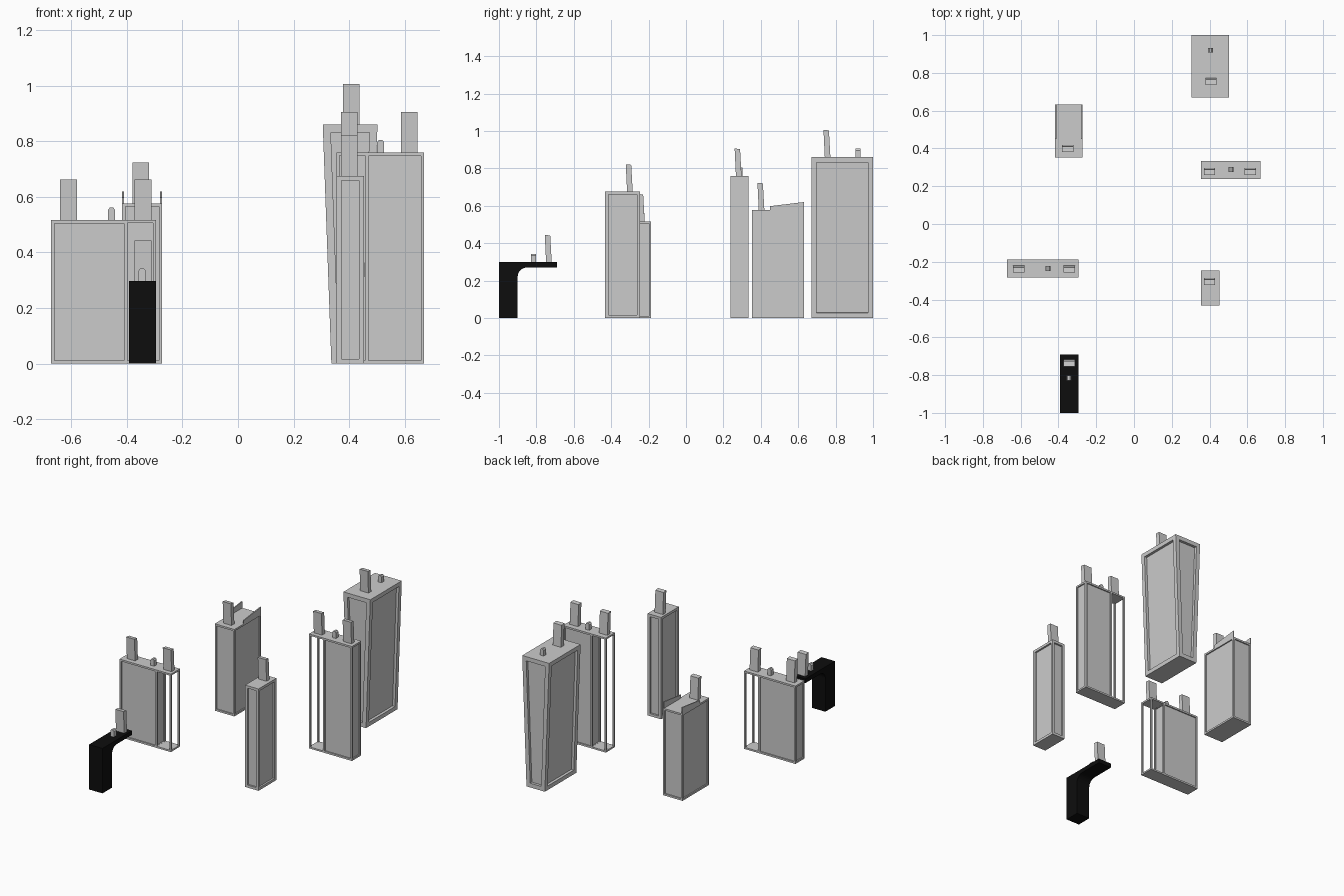
import bpy, bmesh, math
from mathutils import Matrix

if "Cube" in bpy.data.objects:
    bpy.data.objects.remove(bpy.data.objects["Cube"])


def finish(name, bm, mat=None):
    bmesh.ops.recalc_face_normals(bm, faces=bm.faces)
    me = bpy.data.meshes.new(name)
    bm.to_mesh(me)
    bm.free()
    ob = bpy.data.objects.new(name, me)
    bpy.context.collection.objects.link(ob)
    if mat:
        me.materials.append(mat)
    return ob


def add_box(bm, x0, x1, y0, y1, z0, z1):
    m = Matrix.Translation(((x0 + x1) / 2, (y0 + y1) / 2, (z0 + z1) / 2)) @ \
        Matrix.Diagonal((x1 - x0, y1 - y0, z1 - z0, 1))
    return bmesh.ops.create_cube(bm, size=1, matrix=m)["verts"]


def prism(name, pts, axis, a, b, mat=None):
    """Extrude a 2D profile: axis 'x' uses (y, z) points, axis 'y' uses (x, z)."""
    bm = bmesh.new()
    co = (lambda p, t: (t, p[0], p[1])) if axis == 'x' else (lambda p, t: (p[0], t, p[1]))
    lo = [bm.verts.new(co(p, a)) for p in pts]
    hi = [bm.verts.new(co(p, b)) for p in pts]
    bm.faces.new(lo)
    bm.faces.new(hi)
    n = len(pts)
    for i in range(n):
        j = (i + 1) % n
        bm.faces.new((lo[i], lo[j], hi[j], hi[i]))
    return finish(name, bm, mat)


# cabinet with a recessed panel on each upright side
def cabinet(name, x0, x1, y0, y1, h, border=0.012, depth=0.008, taper=0.0):
    bm = bmesh.new()
    for v in add_box(bm, x0, x1, y0, y1, 0, h):
        if v.co.z < h / 2:
            v.co.x += taper if v.co.x < (x0 + x1) / 2 else -taper
    bm.normal_update()
    sides = [f for f in bm.faces if abs(f.normal.z) < 0.5]
    bmesh.ops.inset_individual(bm, faces=sides, thickness=border, use_even_offset=True)
    bmesh.ops.inset_individual(bm, faces=sides, thickness=0, depth=-depth)
    return finish(name, bm)


# open bay: base, top plate and two outer corner posts
def open_bay(name, x_in, x_out, y0, y1, h, t=0.011):
    bm = bmesh.new()
    a, b = min(x_in, x_out), max(x_in, x_out)
    add_box(bm, a, b, y0, y1, 0, t)
    add_box(bm, a, b, y0, y1, h - t, h)
    p = x_out if x_out < x_in else x_out - t
    for y in (y0, y1 - t):
        add_box(bm, p, p + t, y, y + t, t, h - t)
    return finish(name, bm)


# slightly tilted sign standing on a top surface
def sign(name, x, y, z):
    pts = [(y - 0.015, z), (y + 0.015, z), (y + 0.007, z + 0.143), (y - 0.022, z + 0.146)]
    return prism(name, pts, 'x', x - 0.03, x + 0.03)


# small bottle-like block with clipped top corners
def sample(name, x, y, z):
    pts = [(-.013, 0), (.013, 0), (.013, .036), (.006, .045), (-.006, .045), (-.013, .036)]
    return prism(name, [(x + a, z + b) for a, b in pts], 'y', y - 0.013, y + 0.013)


# black bracket table with rounded inner corner
black = bpy.data.materials.new("black")
black.diffuse_color = (0.004, 0.004, 0.004, 1)
black.use_nodes = True
black.node_tree.nodes["Principled BSDF"].inputs["Base Color"].default_value = black.diffuse_color
r = 0.05
arc = [(-0.90 + r - r * math.cos(t), 0.27 - r + r * math.sin(t))
       for t in (math.pi / 2 * i / 8 for i in range(9))]
prism("bracket_table", [(-1, 0), (-0.90, 0)] + arc +
      [(-0.69, 0.27), (-0.69, 0.298), (-1, 0.298)], 'x', -0.393, -0.295, black)
sign("bracket_sign", -0.342, -0.733, 0.298)
sample("bracket_sample", -0.345, -0.815, 0.298)

# low wide cabinet, open bay on the right
cabinet("low_cabinet", -0.672, -0.398, -0.283, -0.188, 0.517)
open_bay("low_bay", -0.398, -0.295, -0.283, -0.188, 0.517)
sign("low_sign_left", -0.61, -0.236, 0.517)
sign("low_sign_right", -0.342, -0.236, 0.517)
sample("low_sample", -0.455, -0.235, 0.517)

# slim cabinet
cabinet("slim_cabinet", 0.355, 0.453, -0.432, -0.245, 0.676, 0.017, 0.012)
sign("slim_sign", 0.40, -0.3, 0.676)

# high wide cabinet, open bay on the left
cabinet("high_cabinet", 0.457, 0.67, 0.238, 0.334, 0.76)
open_bay("high_bay", 0.457, 0.355, 0.238, 0.334, 0.76)
sign("high_sign_left", 0.40, 0.282, 0.76)
sign("high_sign_right", 0.616, 0.282, 0.76)
sample("high_sample", 0.513, 0.288, 0.76)

# deep cabinet with sloped side fins on top
cabinet("deep_cabinet", -0.417, -0.273, 0.352, 0.632, 0.577)
for side, x in (("left", -0.417), ("right", -0.280)):
    prism("deep_fin_" + side, [(0.45, 0.577), (0.632, 0.577), (0.632, 0.62), (0.45, 0.598)],
          'x', x, x + 0.007)
sign("deep_sign", -0.35, 0.404, 0.577)

# tall cabinet narrowing toward the floor
cabinet("tall_cabinet", 0.305, 0.502, 0.67, 1.0, 0.86, 0.028, 0.018, taper=0.031)
sign("tall_sign", 0.408, 0.757, 0.86)
sample("tall_sample", 0.405, 0.92, 0.86)
